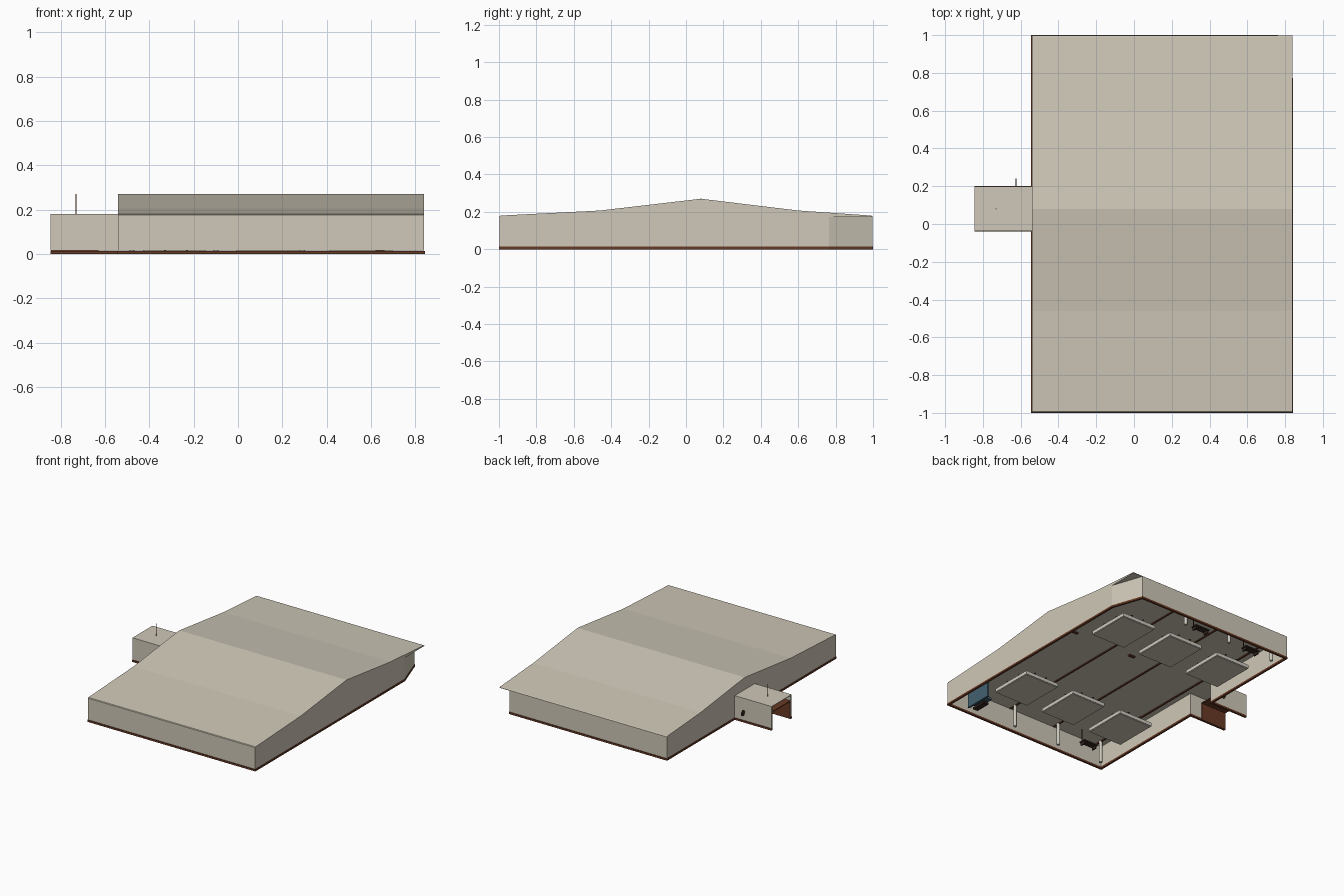
import bpy, bmesh
from mathutils import Vector

cube = bpy.data.objects.get("Cube")
if cube:
    bpy.data.objects.remove(cube, do_unlink=True)


def material(name, r, g, b):
    m = bpy.data.materials.new(name)
    m.use_nodes = True
    m.diffuse_color = (r, g, b, 1)
    node = next(n for n in m.node_tree.nodes if n.type == 'BSDF_PRINCIPLED')
    node.inputs["Base Color"].default_value = (r, g, b, 1)
    node.inputs["Roughness"].default_value = 0.8
    return m


beige = material("warm beige", 0.625, 0.578, 0.48)
brown = material("red brown", 0.14, 0.042, 0.018)
pale = material("pale grey", 0.6, 0.58, 0.51)
blue = material("slate blue", 0.055, 0.12, 0.16)
dark = material("dark brown", 0.035, 0.02, 0.015)


def finish(name, bm, mat):
    bmesh.ops.recalc_face_normals(bm, faces=bm.faces)
    mesh = bpy.data.meshes.new(name)
    bm.to_mesh(mesh)
    bm.free()
    mesh.materials.append(mat)
    ob = bpy.data.objects.new(name, mesh)
    bpy.context.collection.objects.link(ob)
    return ob


def box(name, x, y, z, mat):
    bm = bmesh.new()
    bmesh.ops.create_cube(bm, size=1)
    for v in bm.verts:
        v.co = [a[0] + (c + 0.5) * (a[1] - a[0]) for a, c in zip((x, y, z), v.co)]
    return finish(name, bm, mat)


def cylinder(name, centre, radius, depth, mat, axis='Z', sides=12):
    bm = bmesh.new()
    bmesh.ops.create_cone(bm, cap_ends=True, segments=sides, radius1=radius,
                          radius2=radius, depth=depth)
    turn = Vector((0, 0, 1)).rotation_difference(
        Vector((1, 0, 0)) if axis == 'X' else Vector((0, 0, 1)))
    for v in bm.verts:
        v.co = turn @ v.co + Vector(centre)
    ob = finish(name, bm, mat)
    for p in ob.data.polygons:
        p.use_smooth = len(p.vertices) == 4
    return ob


def strip(name, path, outer, inner, z0, z1, mat):
    """Mitred wall along an open path, offset to its outer and inner side."""
    pts = [Vector(p) for p in path]
    normals = []
    for a, b in zip(pts, pts[1:]):
        d = (b - a).normalized()
        normals.append(Vector((-d.y, d.x)))
    bm = bmesh.new()
    rings = []
    for i, p in enumerate(pts):
        n0 = normals[max(i - 1, 0)]
        n1 = normals[min(i, len(normals) - 1)]
        mitre = (n0 + n1) / (1 + n0.dot(n1))
        a, b = p - mitre * outer, p + mitre * inner
        rings.append([bm.verts.new((c.x, c.y, z))
                      for c, z in ((a, z0), (b, z0), (b, z1), (a, z1))])
    for r, s in zip(rings, rings[1:]):
        for k in range(4):
            j = (k + 1) % 4
            bm.faces.new((r[k], r[j], s[j], s[k]))
    bm.faces.new(rings[0])
    bm.faces.new(rings[-1])
    return finish(name, bm, mat)


# Outer walls of hall and entrance porch, with one cut corner
left, right, porch, end = -0.541, 0.84, -0.845, 0.997
outline = [(porch, -0.038), (left, -0.038), (left, -end), (right, -end),
           (right, 0.765), (0.76, end), (left, end), (left, 0.198), (porch, 0.198)]
strip("walls", outline, 0, 0.01, 0.015, 0.174, beige)
strip("base_trim", outline, 0.003, 0.012, 0, 0.014, brown)

# Folded hall roof with a small lip, overhanging the cut corner
profile = [(-end, 0.173), (-end, 0.176), (-0.992, 0.18), (-0.46, 0.207), (0.08, 0.27),
           (0.6, 0.207), (0.992, 0.18), (end, 0.176), (end, 0.173)]
bm = bmesh.new()
ends = [[bm.verts.new((x, y, z)) for y, z in profile] for x in (left, right)]
for k in range(len(profile)):
    j = (k + 1) % len(profile)
    bm.faces.new((ends[0][k], ends[0][j], ends[1][j], ends[1][k]))
for e in ends:
    bm.faces.new(e)
finish("hall_roof", bm, beige)

# Porch roof, lowered lining, aerial and hanging sign
box("porch_roof", (porch, left), (-0.038, 0.198), (0.174, 0.179), beige)
box("porch_ceiling", (porch + 0.002, -0.63), (-0.03, 0.188), (0.13, 0.136), brown)
box("porch_lining", (porch + 0.002, -0.63), (-0.03, -0.024), (0.002, 0.13), brown)
cylinder("aerial", (-0.73, 0.08, 0.225), 0.0025, 0.09, brown, sides=6)
cylinder("hanging_sign", (-0.625, 0.222, 0.08), 0.02, 0.004, dark, axis='X', sides=16)

# Columns and the tie beams between them
for x in (-0.48, -0.1, 0.29):
    for y in (-0.93, 0.9):
        cylinder("column", (x, y, 0.09), 0.012, 0.17, pale)
    box("tie_beam", (x - 0.006, x + 0.006), (-0.98, 0.98), (0.166, 0.174), brown)

# Small lamps below the ceiling
for x in (0.13, 0.64):
    box("ceiling_lamp", (x - 0.025, x + 0.025), (0.12, 0.14), (0.15, 0.158), brown)

# Two rows of low platforms with pale rims and small posts along the edges
for x in (-0.287, 0.135, 0.555):
    for y in (-0.49, 0.55):
        box("platform_base", (x - 0.138, x + 0.138), (y - 0.163, y + 0.163),
            (0.002, 0.006), beige)
        box("platform_top", (x - 0.142, x + 0.142), (y - 0.167, y + 0.167),
            (0.006, 0.032), pale)
        for dx, dy in ((0.12, -0.06), (0.12, 0.06), (-0.05, 0.15), (0.05, 0.15)):
            cylinder("platform_post", (x + dx, y + dy, 0.042), 0.007, 0.02, dark, sides=8)

# Benches by the end walls
for x, y in ((-0.28, -0.82), (-0.3, 0.89), (0.15, 0.89)):
    box("bench_seat", (x - 0.06, x + 0.06), (y - 0.025, y + 0.025), (0.025, 0.035), dark)
    for side in (-0.05, 0.05):
        box("bench_leg", (x + side - 0.005, x + side + 0.005),
            (y - 0.02, y + 0.02), (0.005, 0.025), dark)
    cylinder("bench_pole", (x + 0.06, y, 0.075), 0.004, 0.1, dark, sides=6)

# Corner screen with its counter
box("corner_screen", (0.675, 0.69), (-0.96, -0.75), (0.02, 0.165), blue)
box("corner_counter", (0.61, 0.675), (-0.94, -0.8), (0.04, 0.055), blue)
box("corner_bench", (0.62, 0.66), (-0.94, -0.82), (0.01, 0.025), dark)
